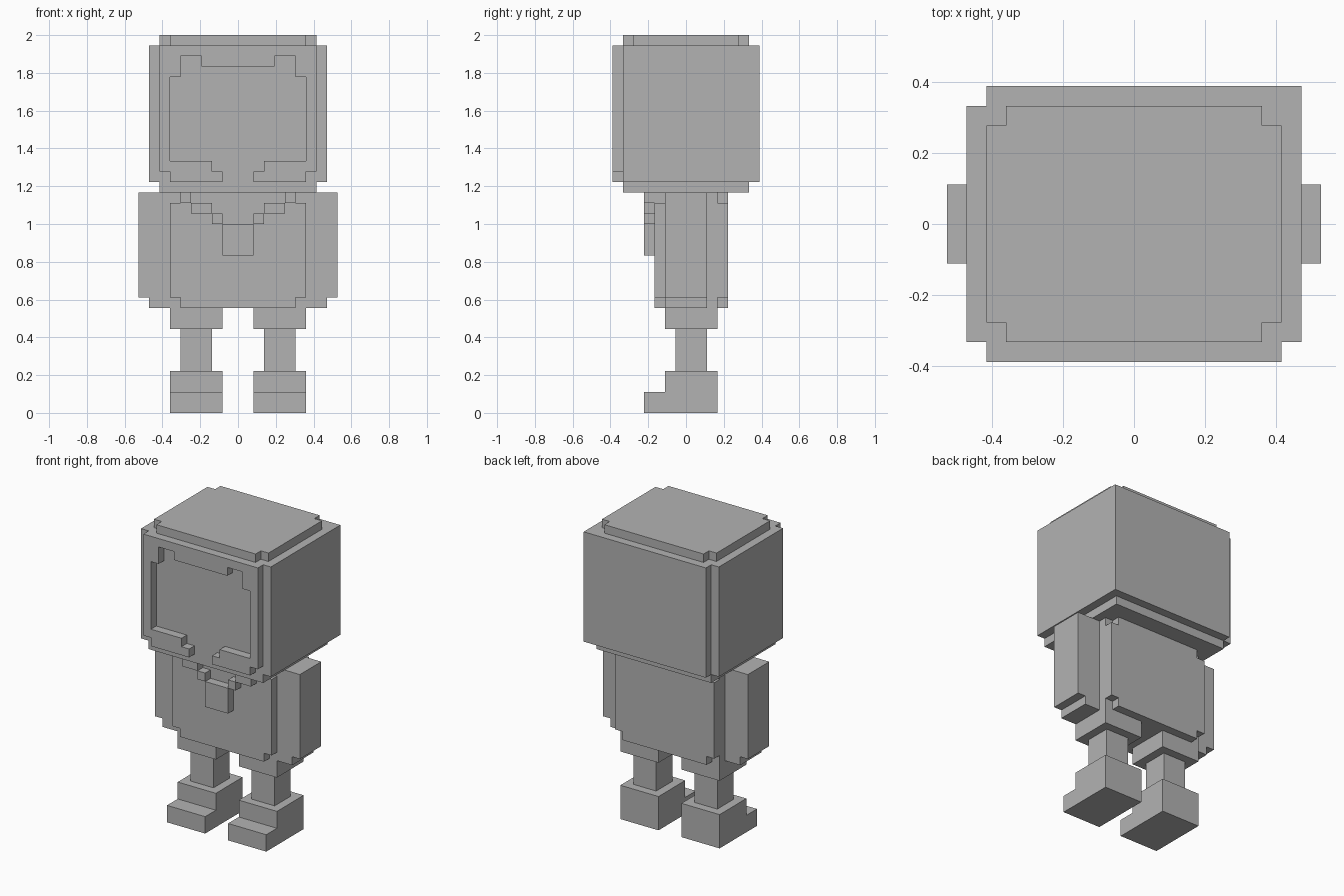
import bpy
import bmesh
from mathutils import Vector

cube = bpy.data.objects.get("Cube")
if cube:
    bpy.data.objects.remove(cube, do_unlink=True)

UNIT = 2 / 36  # one block of the model

grey = bpy.data.materials.new("plain grey")
grey.use_nodes = True
colour = (0.45, 0.45, 0.45, 1)
grey.diffuse_color = colour
grey.node_tree.nodes["Principled BSDF"].inputs["Base Color"].default_value = colour


def part(name, *boxes):
    """One object made of boxes, each given as x, y and z ranges in blocks."""
    bm = bmesh.new()
    for ranges in boxes:
        low, high = (Vector(c) * UNIT for c in zip(*ranges))
        verts = bmesh.ops.create_cube(bm, size=1)["verts"]
        bmesh.ops.scale(bm, vec=high - low, verts=verts)
        bmesh.ops.translate(bm, vec=(low + high) / 2, verts=verts)
    mesh = bpy.data.meshes.new(name)
    bm.to_mesh(mesh)
    bm.free()
    mesh.materials.append(grey)
    obj = bpy.data.objects.new(name, mesh)
    bpy.context.collection.objects.link(obj)
    return obj


def wide(half):
    return (-half, half)


def pair(name, *boxes):
    """A left part and its mirrored right twin."""
    part("left_" + name, *boxes)
    part("right_" + name, *[((-x[1], -x[0]), y, z) for x, y, z in boxes])


# Head: main block, back plate reaching one corner, stepped crown and neck rim
part("head", (wide(8.5), wide(6), (22, 35)))
part("head_back", ((-7.5, 8.5), (6, 7), (22, 35)))
part("crown", (wide(7.5), wide(5), (35, 36)), (wide(6.5), wide(6), (35, 36)))
part("head_rim", (wide(7.5), wide(6), (21, 22)))

# Raised frame around the face opening
FACE = (-7, -6)
part("face_frame_top", (wide(7.5), FACE, (34, 35)), (wide(3.5), FACE, (33, 34)))
pair("face_frame",
     ((6.5, 7.5), FACE, (23, 34)),
     ((5.5, 6.5), FACE, (32, 34)),
     ((2.5, 6.5), FACE, (22, 24)),
     ((1.5, 2.5), FACE, (22, 23)))

# Torso with notched front and back plates
part("torso", (wide(6.5), (-2, 3), (10, 21)))
for name, depth in (("chest_plate", (-3, -2)), ("back_plate", (3, 4))):
    part(name, (wide(6.5), depth, (11, 20)), (wide(5.5), depth, (10, 21)))

# Stepped collar and the tab hanging from it
COLLAR = (-4, -3)
pair("collar",
     ((4.5, 5.5), COLLAR, (20, 21)),
     ((2.5, 4.5), COLLAR, (19, 20)),
     ((1.5, 2.5), COLLAR, (18, 19)))
part("collar_tab", (wide(1.5), COLLAR, (15, 18)))

# Arms and legs
pair("arm", ((6.5, 9.5), wide(2), (11, 21)), ((6.5, 8.5), wide(2), (10, 11)))
pair("hip", ((1.5, 6.5), (-2, 3), (8, 10)))
pair("leg", ((2.5, 5.5), (-1, 2), (4, 8)))
pair("foot", ((1.5, 6.5), (-2, 3), (0, 4)), ((1.5, 6.5), (-4, -2), (0, 2)))
